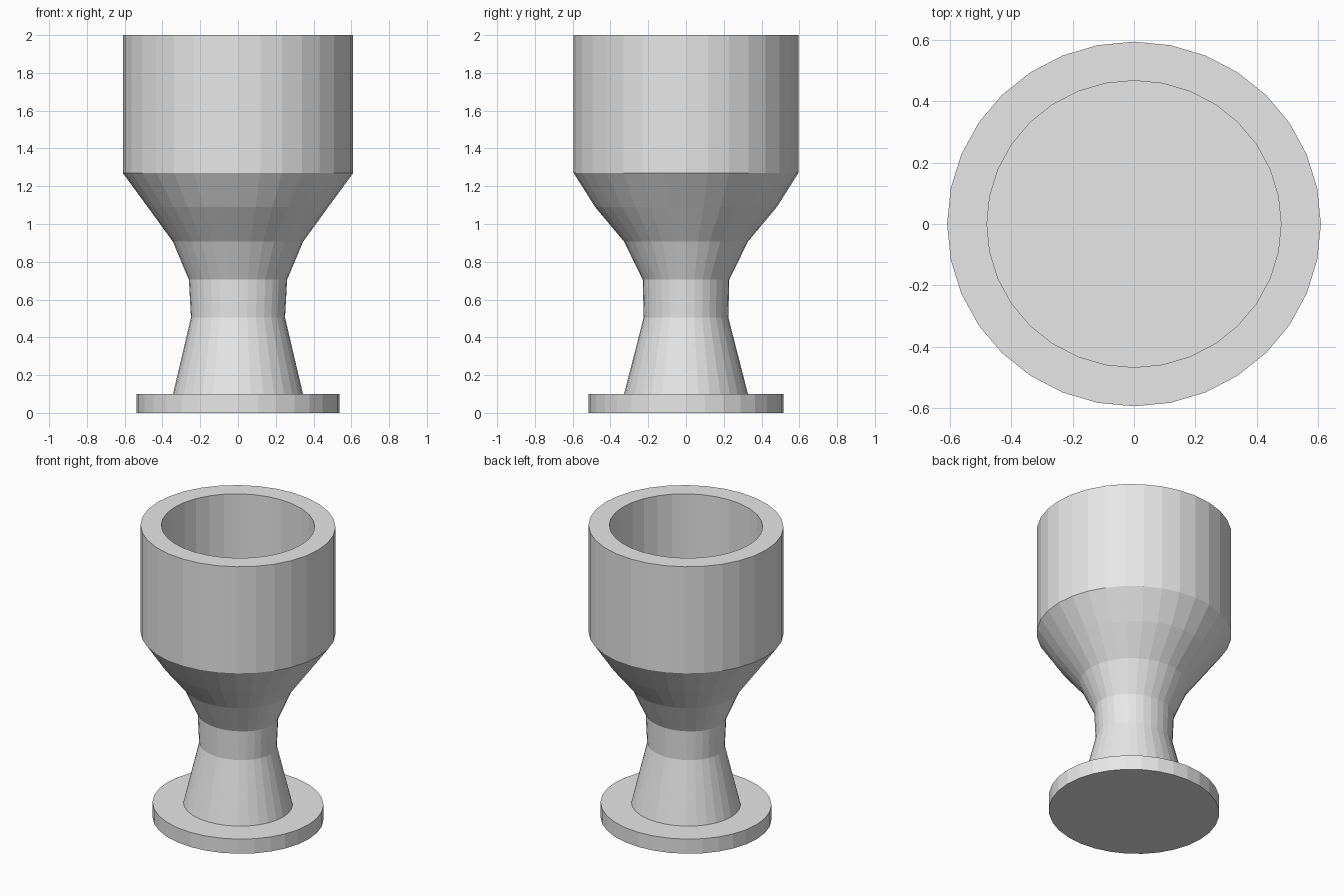
import bpy
import bmesh
from math import cos, sin, pi

cube = bpy.data.objects.get("Cube")
if cube:
    bpy.data.objects.remove(cube, do_unlink=True)

SIDES = 32

grey = bpy.data.materials.new("light_grey")
grey.use_nodes = True
colour = (0.8, 0.8, 0.8, 1)
grey.diffuse_color = colour
grey.node_tree.nodes["Principled BSDF"].inputs["Base Color"].default_value = colour

# Half width, half depth and height of each ring, from foot to cup floor
profile = [
    (0.537, 0.517, 0.0),     # foot
    (0.537, 0.517, 0.1),
    (0.344, 0.328, 0.1),     # stem
    (0.249, 0.224, 0.505),
    (0.26, 0.229, 0.705),
    (0.345, 0.328, 0.907),   # flare
    (0.478, 0.481, 1.09),
    (0.61, 0.595, 1.27),     # cup wall
    (0.61, 0.595, 2.0),
    (0.48, 0.468, 2.0),      # rim
    (0.48, 0.468, 1.33),     # cup floor
]


def ring(bm, rx, ry, z):
    angles = [2 * pi * i / SIDES for i in range(SIDES)]
    return [bm.verts.new((rx * cos(a), ry * sin(a), z)) for a in angles]


# Goblet: rings bridged into one closed, faceted shell
bm = bmesh.new()
rings = [ring(bm, *p) for p in profile]
for low, high in zip(rings, rings[1:]):
    for i in range(SIDES):
        j = (i + 1) % SIDES
        bm.faces.new((low[i], low[j], high[j], high[i]))
bm.faces.new(rings[0][::-1])
bm.faces.new(rings[-1])

mesh = bpy.data.meshes.new("goblet")
bm.to_mesh(mesh)
bm.free()
mesh.materials.append(grey)
goblet = bpy.data.objects.new("goblet", mesh)
bpy.context.collection.objects.link(goblet)
